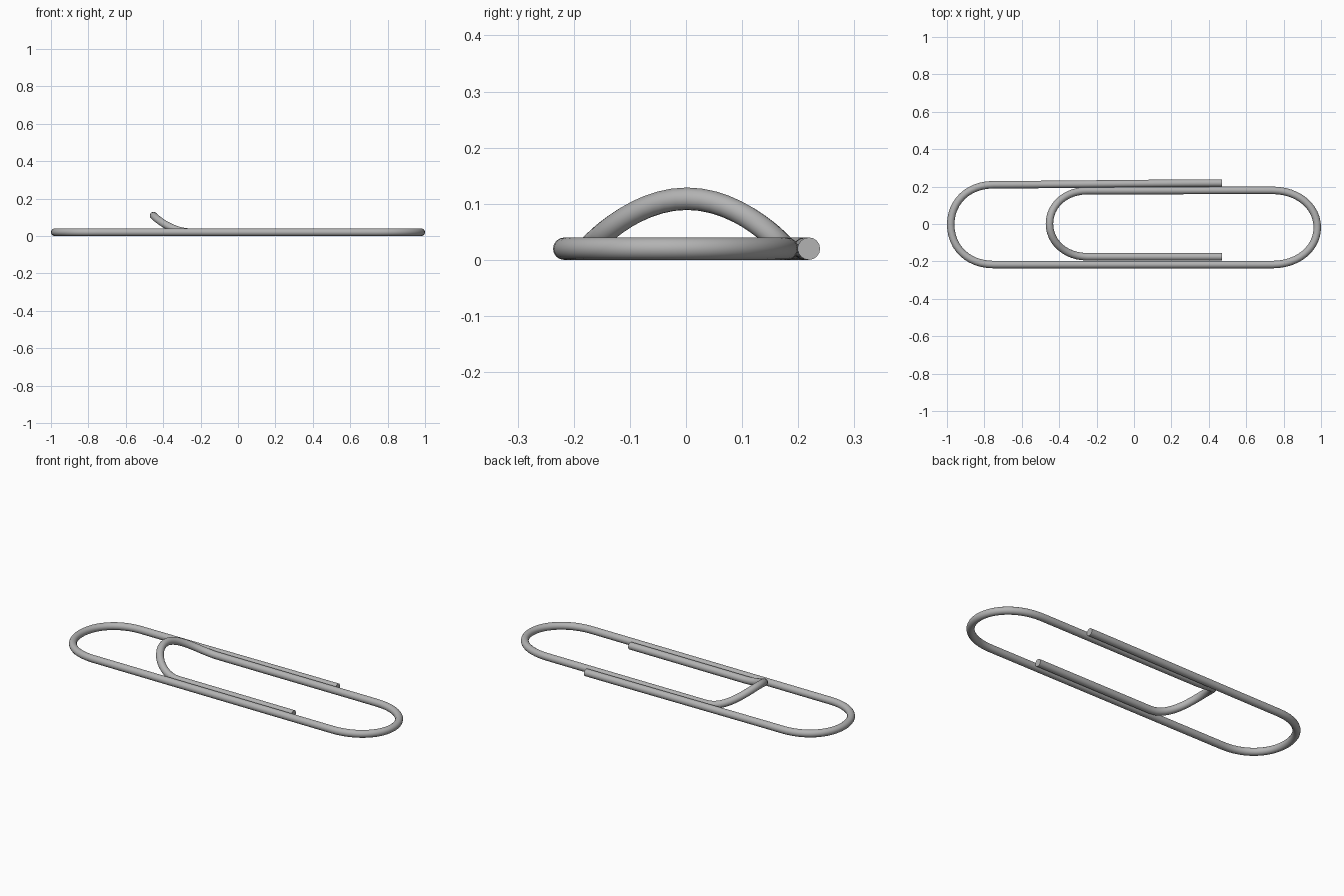
import bpy
from mathutils import Vector

cube = bpy.data.objects.get("Cube")
if cube:
    bpy.data.objects.remove(cube, do_unlink=True)

RADIUS = 0.02
steel = bpy.data.materials.new("steel grey")
steel.use_nodes = True
colour = (0.45, 0.45, 0.45, 1)
steel.diffuse_color = colour
steel.node_tree.nodes["Principled BSDF"].inputs["Base Color"].default_value = colour


# Each knot: x, y, z, travel direction (unit vector), handle length in, handle length out
knots = []


def knot(x, y, direction, reach_in, reach_out, z=RADIUS):
    knots.append((Vector((x, y, z)), Vector(direction), reach_in, reach_out))


def bend(x_start, x_tip, y_start, y_end, side, reach, tip_reach, tip_z=RADIUS):
    """U-shaped turn: straight entry, tip, straight exit."""
    turn = 1 if y_end > y_start else -1
    knot(x_start, y_start, (side, 0, 0), 0.3, reach)
    knot(x_tip, (y_start + y_end) / 2, (0, turn, 0), tip_reach, tip_reach, tip_z)
    knot(x_start, y_end, (-side, 0, 0), reach, 0.3)


# Outer free end, two flat bends, raised inner bend, inner free end
knot(0.47, 0.219, (-1, 0, 0), 0.1, 0.3)
bend(-0.75, -0.98, 0.21, -0.217, -1, 0.14, 0.12)
bend(0.74, 0.98, -0.217, 0.18, 1, 0.14, 0.11)
bend(-0.25, -0.452, 0.178, -0.175, -1, 0.115, 0.1, tip_z=0.109)
knot(0.47, -0.175, (1, 0, 0), 0.3, 0.1)

# Bent round wire
curve = bpy.data.curves.new("wire", "CURVE")
curve.dimensions = "3D"
curve.bevel_depth = RADIUS
curve.bevel_resolution = 6
curve.resolution_u = 12
curve.use_fill_caps = True
spline = curve.splines.new("BEZIER")
spline.bezier_points.add(len(knots) - 1)
for point, (position, direction, reach_in, reach_out) in zip(spline.bezier_points, knots):
    point.handle_left_type = point.handle_right_type = "FREE"
    point.co = position
    point.handle_left = position - direction * reach_in
    point.handle_right = position + direction * reach_out
curve.materials.append(steel)

wire = bpy.data.objects.new("paper_clip_wire", curve)
bpy.context.collection.objects.link(wire)
bpy.ops.object.select_all(action="DESELECT")
wire.select_set(True)
bpy.context.view_layer.objects.active = wire
bpy.ops.object.convert(target="MESH")
bpy.ops.object.shade_smooth_by_angle()
